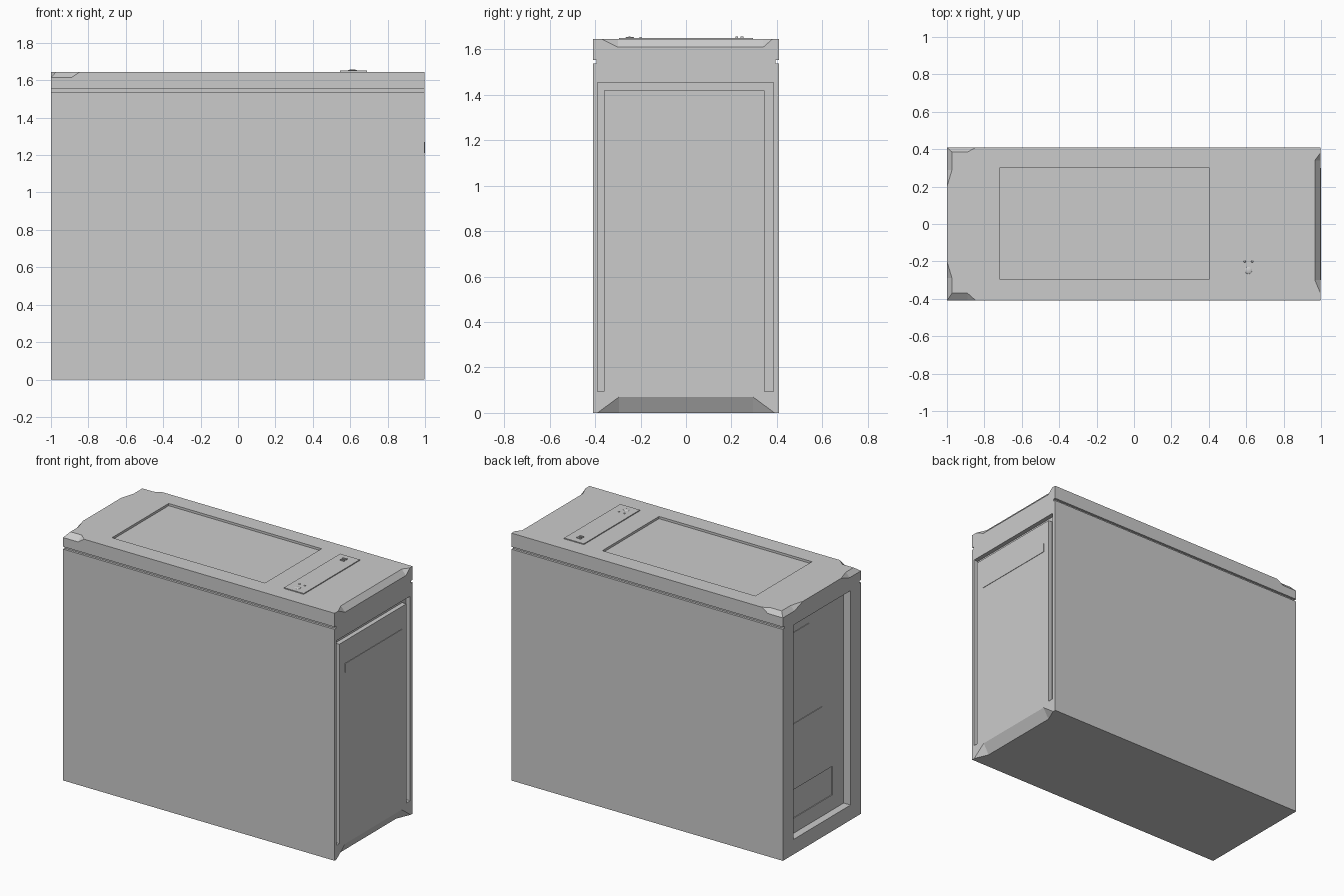
import bpy, bmesh
from mathutils import Vector

if "Cube" in bpy.data.objects:
    bpy.data.objects.remove(bpy.data.objects["Cube"])

HW, TOP, XR = 0.41, 1.645, 0.997   # half width, roof height, front panel face


def finish(name, bm):
    bmesh.ops.recalc_face_normals(bm, faces=bm.faces)
    me = bpy.data.meshes.new(name)
    bm.to_mesh(me)
    bm.free()
    ob = bpy.data.objects.new(name, me)
    bpy.context.collection.objects.link(ob)
    return ob


def hull(name, pts):
    bm = bmesh.new()
    for p in pts:
        bm.verts.new(p)
    bmesh.ops.convex_hull(bm, input=bm.verts)
    return finish(name, bm)


def box(name, x, y, z):
    bm = bmesh.new()
    bmesh.ops.create_cube(bm, size=1)
    for v in bm.verts:
        v.co = [a[0] + (c + 0.5) * (a[1] - a[0]) for a, c in zip((x, y, z), v.co)]
    return finish(name, bm)


def prism(name, yz, x0, x1):
    bm = bmesh.new()
    f = bm.faces.new([bm.verts.new((x0, y, z)) for y, z in yz])
    r = bmesh.ops.extrude_face_region(bm, geom=[f])
    vs = [g for g in r['geom'] if isinstance(g, bmesh.types.BMVert)]
    bmesh.ops.translate(bm, verts=vs, vec=(x1 - x0, 0, 0))
    return finish(name, bm)


def cut(target, cutter):
    cutter.hide_render = True
    m = target.modifiers.new("cut", 'BOOLEAN')
    m.operation, m.solver, m.object = 'DIFFERENCE', 'EXACT', cutter
    bpy.context.view_layer.objects.active = target
    bpy.ops.object.modifier_apply(modifier=m.name)
    bpy.data.objects.remove(cutter, do_unlink=True)


def scoop(place, s0, b0, b1, s1, d, h, e=0.002):
    """Edge chamfer with ramped ends; place maps (outward, along, up)."""
    pts = []
    for b, s in ((b0, s0), (b1, s1)):
        pts += [(0, b, -h), (e, b, -h), (-d, b, 0), (-d, b, e), (0, s, 0), (e, s, e)]
    return hull("scoop_cutter", [Vector(place(*p)) for p in pts])


# Main case with a seam groove along each side
half = [(HW, 0), (HW, 1.538), (HW - 0.015, 1.538), (HW - 0.015, 1.554),
        (HW, 1.554), (HW, TOP)]
case = prism("case_body", half + [(-y, z) for y, z in reversed(half)], -1, XR)

# Scooped edges at the front panel, top and bottom
cut(case, scoop(lambda u, s, v: (XR + u, s, TOP + v), -0.37, -0.30, 0.34, 0.38, 0.03, 0.035))
cut(case, scoop(lambda u, s, v: (XR + u, s, -v), -0.39, -0.295, 0.295, 0.39, 0.04, 0.07))

# Rear roof corners: chamfers along the sides and the end
for sg in (-1, 1):
    d = 0.04 if sg < 0 else 0.025
    cut(case, scoop(lambda u, s, v: (s, sg * (HW + u), TOP + v),
                    -1.02, -1.01, -0.89, -0.845, d, 0.03))
    cut(case, scoop(lambda u, s, v: (-1 - u, sg * s, TOP + v),
                    0.2, 0.29, 0.42, 0.43, 0.027, 0.03))

# Arched groove framing the front panel
arch = [(-0.39, 0.095), (-0.39, 1.455), (0.385, 1.455), (0.385, 0.095),
        (0.345, 0.095), (0.345, 1.42), (-0.36, 1.42), (-0.36, 0.095)]
cut(case, prism("groove_cutter", arch, XR - 0.03, XR + 0.05))

# Roof recess, rear recess and power supply pocket
cut(case, box("roof_cutter", (-0.72, 0.405), (-0.295, 0.3), (TOP - 0.015, TOP + 0.1)))
cut(case, box("rear_cutter", (-1.1, -0.95), (-0.3, 0.3), (0.1, 1.525)))
cut(case, box("power_cutter", (-0.97, -0.945), (-0.18, 0.23), (0.2, 0.39)))

# Thin raised plates
box("front_badge_plate", (XR - 0.01, 1.0), (-0.3, 0.3), (1.21, 1.27))
box("rear_port_plate", (-0.954, -0.94), (0.07, 0.26), (1.02, 1.437))
box("rear_slot_plate", (-0.954, -0.94), (-0.07, 0.26), (0.43, 0.83))
box("control_strip", (0.545, 0.69), (-0.295, 0.295), (TOP - 0.01, 1.651))

# Top ports, button and indicator dots
for i, y in enumerate((0.223, 0.247)):
    box(f"port_{i}", (0.597, 0.627), (y - 0.006, y + 0.006), (1.645, 1.657))


def round_part(name, x, y, r, h):
    bpy.ops.mesh.primitive_uv_sphere_add(segments=20, ring_count=10, location=(x, y, 1.65))
    ob = bpy.context.object
    ob.name = name
    ob.scale = (r, r, h)
    bpy.ops.object.transform_apply(location=False, rotation=False, scale=True)
    bpy.ops.object.shade_smooth_by_angle()


round_part("power_button", 0.612, -0.248, 0.02, 0.006)
for i, x in enumerate((0.592, 0.632)):
    round_part(f"indicator_{i}", x, -0.2, 0.006, 0.005)
